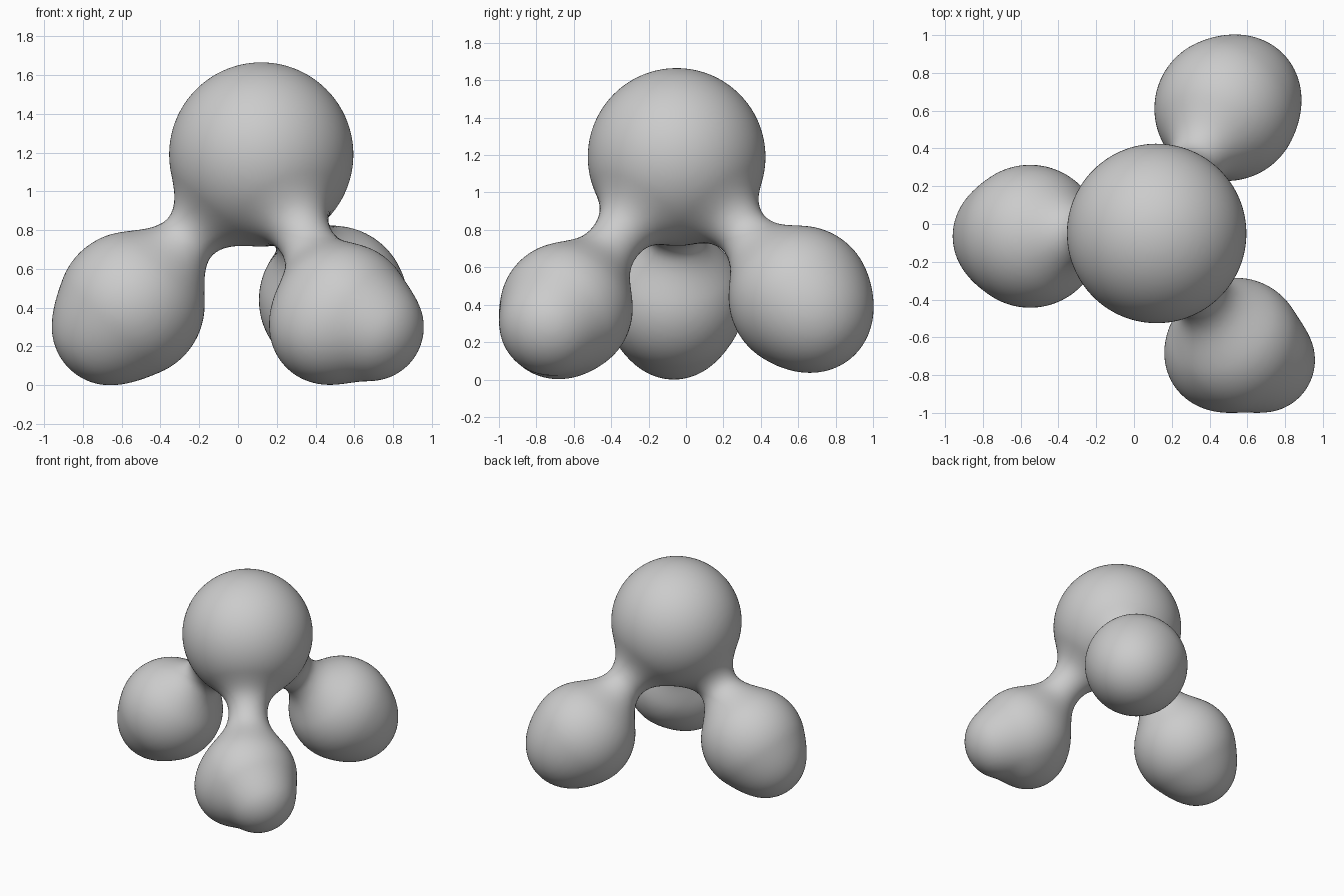
import bpy, bmesh, math
from mathutils import Vector, Matrix

if "Cube" in bpy.data.objects:
    bpy.data.objects.remove(bpy.data.objects["Cube"])

HEAD = (Vector((0.12, -0.05, 1.19)), 0.475)
# each foot: main ball first, then the bulges that push it outward
FEET = [
    [((-0.55, -0.065, 0.415), 0.378), ((-0.66, -0.065, 0.30), 0.30)],
    [((0.49, 0.61, 0.44), 0.382), ((0.56, 0.675, 0.36), 0.322)],
    [((0.54, -0.64, 0.38), 0.355), ((0.68, -0.72, 0.30), 0.278), ((0.46, -0.69, 0.302), 0.298)],
]
FEET = [[(Vector(c), r) for c, r in foot] for foot in FEET]
NECK_R = 0.142


def blend(a, b, k):
    h = max(k - abs(a - b), 0.0)
    return min(a, b) - h * h / (4 * k)


def leg_distance(p, foot):
    d = (p - foot[0][0]).length - foot[0][1]
    for c, r in foot[1:]:
        d = blend(d, (p - c).length - r, 0.05)
    a = HEAD[0]
    ab = foot[0][0] - a
    t = min(max((p - a).dot(ab) / ab.length_squared, 0), 1)
    return d, (p - a - ab * t).length - NECK_R


def distance(p):
    d = (p - HEAD[0]).length - HEAD[1]
    for foot in FEET:
        f, neck = leg_distance(p, foot)
        d = blend(d, blend(f, neck, 0.15), 0.15)
    return d


def project(bm, steps):
    e = 0.002
    axes = [Vector((e, 0, 0)), Vector((0, e, 0)), Vector((0, 0, e))]
    for v in bm.verts:
        for _ in range(steps):
            d = distance(v.co)
            g = Vector([(distance(v.co + ax) - d) / e for ax in axes])
            if g.length > 0.1:
                v.co -= g * (d / g.length_squared)


# rough body: overlapping balls and tubes
bm = bmesh.new()
for c, r in [HEAD] + [ball for foot in FEET for ball in foot]:
    bmesh.ops.create_icosphere(bm, subdivisions=4, radius=r, matrix=Matrix.Translation(c))
for foot in FEET:
    axis = foot[0][0] - HEAD[0]
    m = Matrix.Translation((foot[0][0] + HEAD[0]) / 2) @ axis.to_track_quat('Z', 'Y').to_matrix().to_4x4()
    bmesh.ops.create_cone(bm, cap_ends=True, segments=32, radius1=NECK_R, radius2=NECK_R,
                          depth=axis.length, matrix=m)
mesh = bpy.data.meshes.new("blob_body")
bm.to_mesh(mesh)
bm.free()
body = bpy.data.objects.new("blob_body", mesh)
bpy.context.collection.objects.link(body)
bpy.context.view_layer.objects.active = body
body.select_set(True)

# fuse into one skin
mod = body.modifiers.new("fuse", 'REMESH')
mod.mode = 'VOXEL'
mod.voxel_size = 0.025
bpy.ops.object.modifier_apply(modifier=mod.name)

# relax and pull the skin onto the blended surface
bm = bmesh.new()
bm.from_mesh(body.data)
for steps in (2, 2):
    project(bm, steps)
    for _ in range(3):
        bmesh.ops.smooth_vert(bm, verts=bm.verts, factor=0.5, use_axis_x=True, use_axis_y=True, use_axis_z=True)
project(bm, 2)
bm.to_mesh(body.data)
bm.free()
body.data.shade_smooth()
